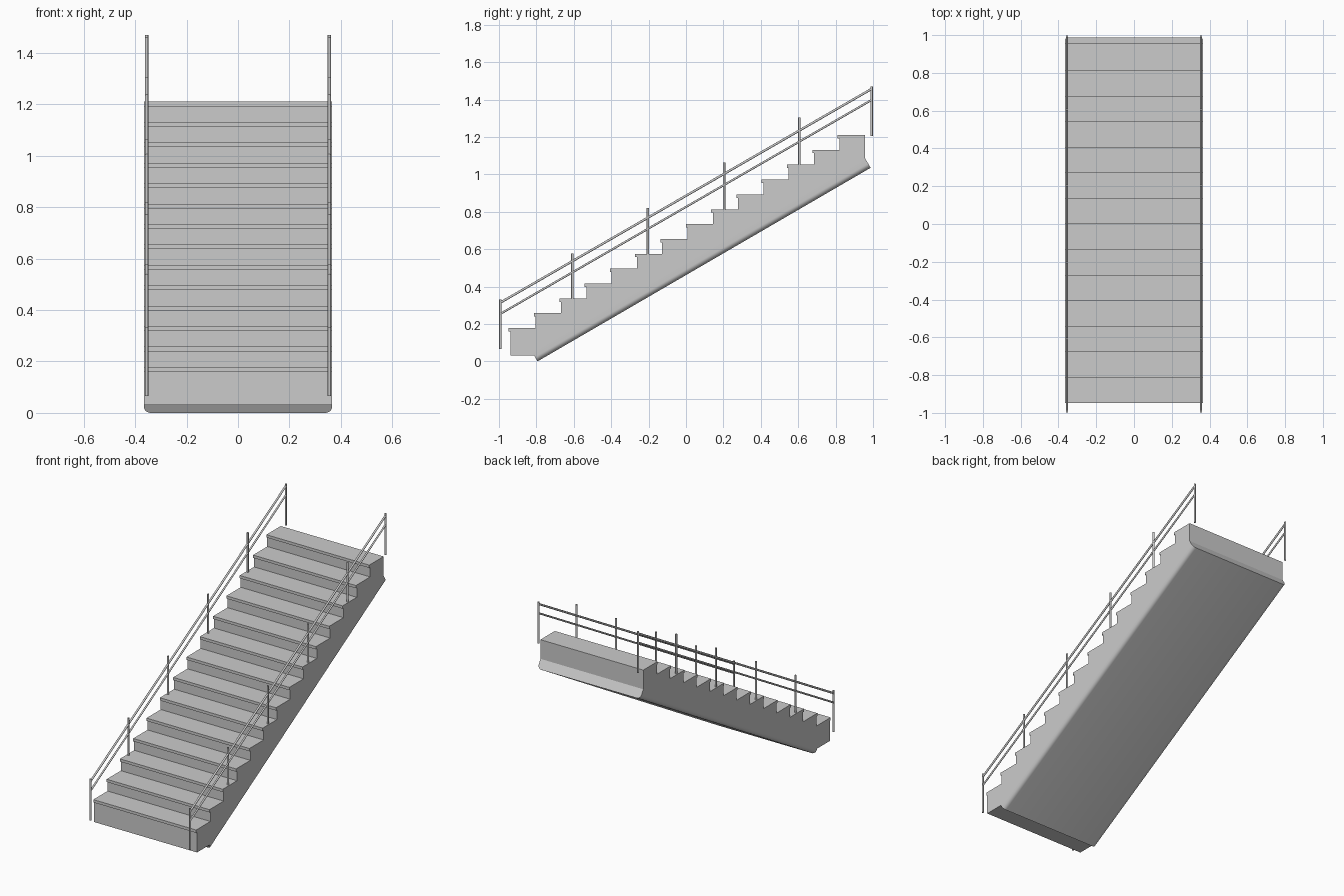
import bpy, bmesh, math
from mathutils import Vector

if "Cube" in bpy.data.objects:
    bpy.data.objects.remove(bpy.data.objects["Cube"])

HALF_W = 0.366                      # half width of the stair
STEPS, RUN, RISE = 14, 0.1353, 0.0794
Y0, Z0 = -0.948, 0.178              # first nosing
LOW, HIGH = Vector((0, -0.794, 0.0)), Vector((0, 0.987, 1.035))  # underside line
SLOPE = (HIGH - LOW).normalized()
NORMAL = Vector((0, -SLOPE.z, SLOPE.y))
THICK = 0.06


def extrude_profile(name, points, offset):
    """Closed solid from a planar outline swept along offset."""
    bm = bmesh.new()
    face = bm.faces.new([bm.verts.new(p) for p in points])
    new = bmesh.ops.extrude_face_region(bm, geom=[face])["geom"]
    bmesh.ops.translate(bm, vec=offset,
                        verts=[g for g in new if isinstance(g, bmesh.types.BMVert)])
    if not any(len(f.verts) == len(points) and f is face for f in bm.faces):
        bm.faces.new([bm.verts[i] for i in range(len(points))])
    bmesh.ops.recalc_face_normals(bm, faces=bm.faces)
    mesh = bpy.data.meshes.new(name)
    bm.to_mesh(mesh)
    bm.free()
    obj = bpy.data.objects.new(name, mesh)
    bpy.context.collection.objects.link(obj)
    return obj


def smooth(obj):
    bpy.ops.object.select_all(action='DESELECT')
    obj.select_set(True)
    bpy.context.view_layer.objects.active = obj
    bpy.ops.object.shade_smooth_by_angle(angle=math.radians(35))


def rod(name, a, b, radius):
    """Round bar between two points."""
    a, b = Vector(a), Vector(b)
    bpy.ops.mesh.primitive_cylinder_add(vertices=16, radius=radius, depth=(b - a).length,
                                        location=(a + b) / 2)
    obj = bpy.context.object
    obj.name = name
    obj.rotation_euler = (b - a).to_track_quat('Z', 'Y').to_euler()
    smooth(obj)


# Stepped body with nosings
top_low, top_high = LOW + NORMAL * THICK, HIGH + NORMAL * THICK
joint = LOW + NORMAL * 0.035
outline = [(Y0 + 0.009, joint.z)]
for i in range(STEPS):
    y, z = Y0 + i * RUN, Z0 + i * RISE
    if i:
        outline.append((y + 0.009, z - RISE))
    outline += [(y + 0.009, z - 0.018), (y, z - 0.018), (y, z)]
outline += [(top_high.y, Z0 + (STEPS - 1) * RISE), (top_high.y, top_high.z),
            (top_low.y, top_low.z), (joint.y, joint.z)]
extrude_profile("stair_steps", [(-HALF_W, y, z) for y, z in outline],
                Vector((2 * HALF_W, 0, 0)))

# Sloping underside slab with rounded lower edges
R = 0.027
section = [(HALF_W, THICK)]
for side in (1, -1):
    arc = [(side * (HALF_W - R + R * math.cos(t * math.pi / 16)),
            R - R * math.sin(t * math.pi / 16)) for t in range(9)]
    section += arc if side == 1 else arc[::-1]
section.append((-HALF_W, THICK))
slab = extrude_profile("underside_slab",
                       [LOW + Vector((x, 0, 0)) + NORMAL * n for x, n in section], HIGH - LOW)
smooth(slab)

# Railings on both sides
POSTS = [(-0.993, 0.332), (-0.608, 0.577), (-0.204, 0.82),
         (0.204, 1.063), (0.606, 1.305), (0.993, 1.47)]
for label, x in (("left", -0.355), ("right", 0.355)):
    for n, (y, top) in enumerate(POSTS):
        rod(f"{label}_post_{n + 1}", (x, y, top - 0.266), (x, y, top), 0.0062)
    rod(f"{label}_handrail", (x, -0.993, 0.314), (x, 0.993, 1.457), 0.0062)
    rod(f"{label}_middle_rail", (x, -0.993, 0.254), (x, 0.993, 1.398), 0.0055)
